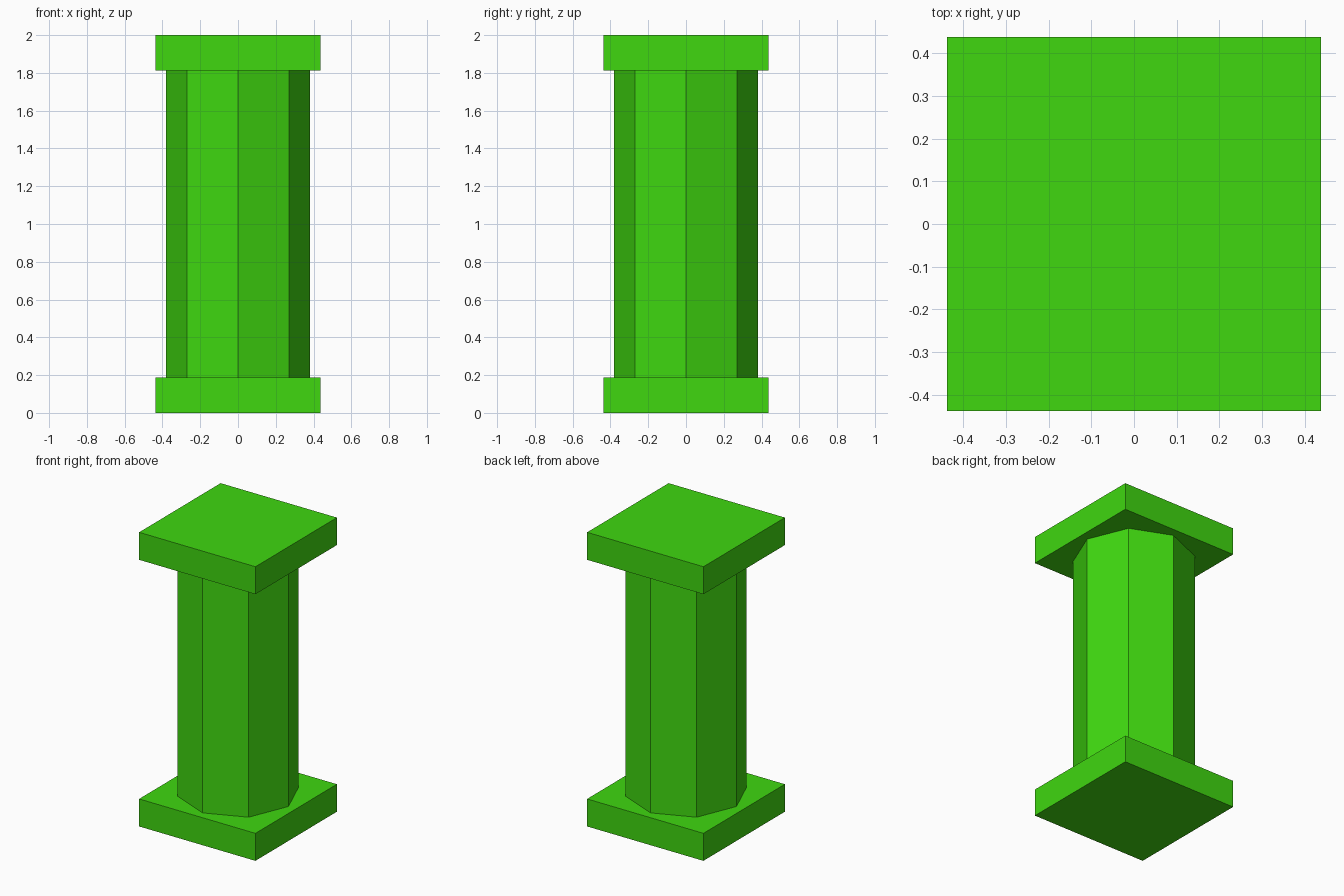
import bpy
import bmesh
from mathutils import Matrix

HEIGHT = 2.0
SLAB_WIDTH = 0.875
SLAB_HEIGHT = 0.187
SHAFT_RADIUS = 0.38

default_cube = bpy.data.objects.get("Cube")
if default_cube:
    bpy.data.objects.remove(default_cube, do_unlink=True)

# Single green for the whole column
green = bpy.data.materials.new("bright green")
green.use_nodes = True
colour = (0.05, 0.68, 0.005, 1.0)
green.diffuse_color = colour
green.node_tree.nodes["Principled BSDF"].inputs["Base Color"].default_value = colour


def add_part(name, bm, z):
    mesh = bpy.data.meshes.new(name)
    bm.to_mesh(mesh)
    bm.free()
    mesh.materials.append(green)
    part = bpy.data.objects.new(name, mesh)
    part.location.z = z
    bpy.context.collection.objects.link(part)
    return part


# Square slabs at the foot and head
for name, z in (("base_slab", SLAB_HEIGHT / 2), ("top_slab", HEIGHT - SLAB_HEIGHT / 2)):
    bm = bmesh.new()
    bmesh.ops.create_cube(bm, size=1, matrix=Matrix.Diagonal((SLAB_WIDTH, SLAB_WIDTH, SLAB_HEIGHT, 1)))
    add_part(name, bm, z)

# Octagonal shaft with corners on the x and y axes
bm = bmesh.new()
bmesh.ops.create_cone(bm, cap_ends=True, segments=8, radius1=SHAFT_RADIUS,
                      radius2=SHAFT_RADIUS, depth=HEIGHT - 2 * SLAB_HEIGHT)
add_part("octagonal_shaft", bm, HEIGHT / 2)
